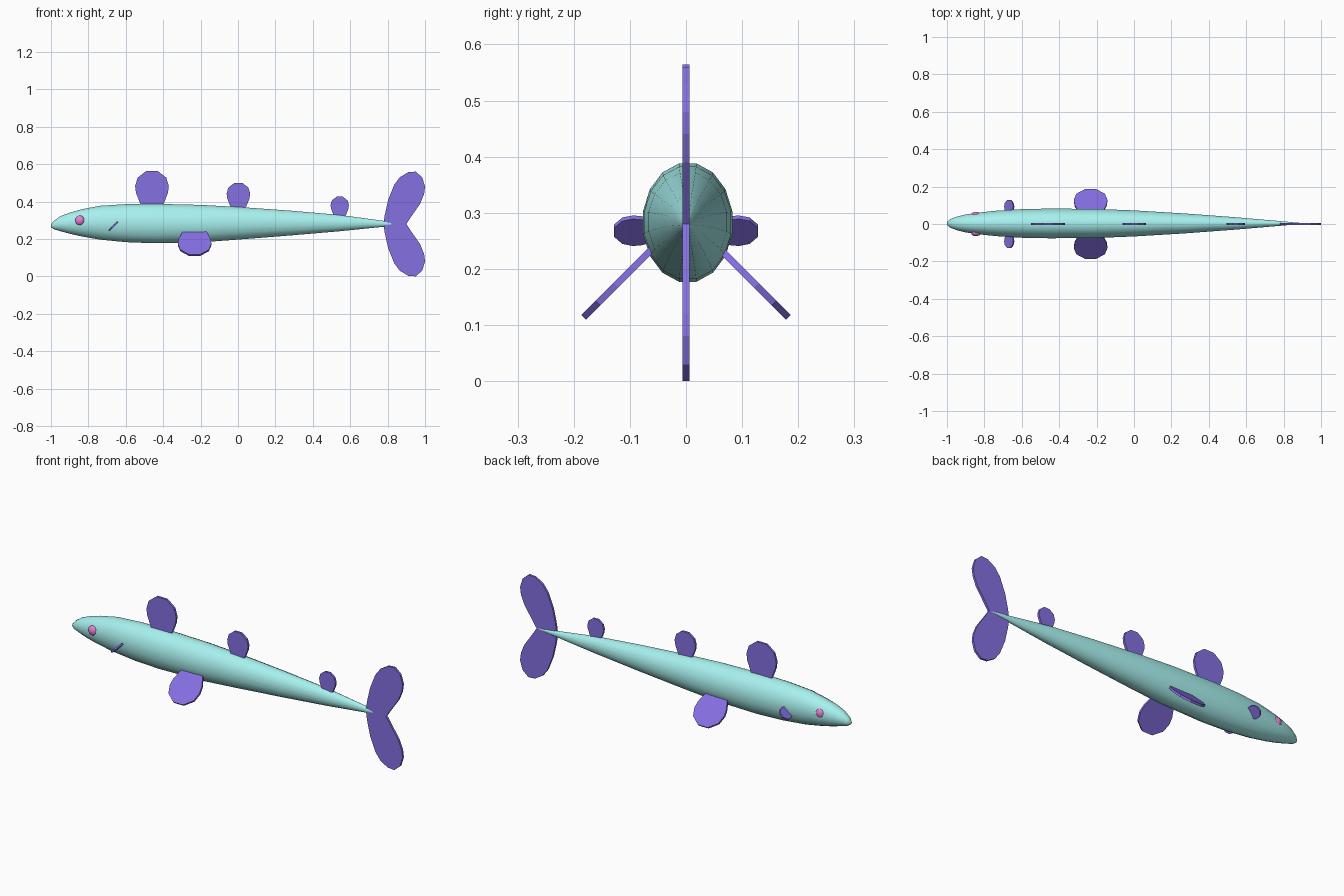
import bpy, bmesh
from math import cos, sin, pi
from mathutils import Vector

if "Cube" in bpy.data.objects:
    bpy.data.objects.remove(bpy.data.objects["Cube"])


def material(name, rgb):
    m = bpy.data.materials.new(name)
    m.diffuse_color = (*rgb, 1)
    m.use_nodes = True
    m.node_tree.nodes["Principled BSDF"].inputs["Base Color"].default_value = m.diffuse_color
    return m


TEAL = material("teal", (0.39, 0.88, 0.86))
INDIGO = material("indigo", (0.24, 0.16, 0.76))
PINK = material("pink", (0.78, 0.22, 0.65))


def finish(bm, name, mat, smooth=None):
    bmesh.ops.recalc_face_normals(bm, faces=bm.faces)
    mesh = bpy.data.meshes.new(name)
    bm.to_mesh(mesh)
    bm.free()
    ob = bpy.data.objects.new(name, mesh)
    bpy.context.collection.objects.link(ob)
    mesh.materials.append(mat)
    if smooth:
        bpy.ops.object.select_all(action='DESELECT')
        ob.select_set(True)
        bpy.context.view_layer.objects.active = ob
        bpy.ops.object.shade_smooth_by_angle(angle=smooth)
    return ob


def plate(name, outline, origin, across, along, thick=0.012):
    """Flat fin: an outline in the across/along plane given thickness."""
    o, a, b = Vector(origin), Vector(across).normalized(), Vector(along).normalized()
    n = a.cross(b) * thick / 2
    bm = bmesh.new()
    front, back = ([bm.verts.new(o + a * u + b * v + n * s) for u, v in outline]
                   for s in (1, -1))
    bm.faces.new(front)
    bm.faces.new(back[::-1])
    k = len(outline)
    for i in range(k):
        j = (i + 1) % k
        bm.faces.new((front[i], back[i], back[j], front[j]))
    return finish(bm, name, INDIGO)


# Body: elliptical rings lofted from nose to tail (x, bottom, top, half width)
STATIONS = [(-1.0, .262, .278, .008), (-.985, .252, .297, .022), (-.95, .241, .322, .036),
            (-.9, .227, .342, .049), (-.84, .213, .359, .058), (-.74, .195, .379, .069),
            (-.6, .181, .388, .078), (-.45, .175, .39, .081), (-.2, .18, .384, .079),
            (0, .195, .373, .071), (.275, .217, .353, .054), (.54, .24, .33, .034),
            (.78, .265, .297, .013), (.9, .278, .283, .002)]
SIDES = 16
bm = bmesh.new()
rings = []
for x, lo, hi, w in STATIONS:
    rings.append([bm.verts.new((x, .003 + w * cos(t), (lo + hi) / 2 + (hi - lo) / 2 * sin(t)))
                  for t in (2 * pi * (i + .5) / SIDES for i in range(SIDES))])
for r, s in zip(rings, rings[1:]):
    for i in range(SIDES):
        j = (i + 1) % SIDES
        bm.faces.new((r[i], r[j], s[j], s[i]))
bm.faces.new(rings[0])
bm.faces.new(rings[-1])
finish(bm, "body", TEAL, pi / 4)

# Rounded fin outline, narrowing towards its root
HALF = [(.38, -1.5), (.72, -.9), (.95, -.3), (1, .1), (.85, .6), (.33, 1)]
ROUND = HALF + [(-u, v) for u, v in reversed(HALF)]


def scaled(r, s=None):
    return [(u * r, v * (s or r)) for u, v in ROUND]


# Dorsal fins
for i, (x, z, r) in enumerate([(-.46, .474, .09), (.002, .437, .063), (.544, .377, .049)]):
    plate(f"dorsal_fin_{i + 1}", scaled(r), (x, 0, z), (1, 0, 0), (0, 0, 1))

# Tail: two mirrored lobes
LOBE = [(.9, 0), (.778, 0), (.785, .05), (.803, .13), (.835, .21), (.865, .25), (.91, .277),
        (.95, .28), (.985, .25), (1.0, .20), (.995, .16), (.975, .11), (.935, .052)]
for name, s in (("upper_tail_lobe", 1), ("lower_tail_lobe", -1)):
    plate(name, LOBE, (0, 0, .28), (1, 0, 0), (0, 0, s))

for side, s in (("left", 1), ("right", -1)):
    # Pelvic fins slope outwards and down
    plate(f"{side}_pelvic_fin", scaled(.09), (-.232, s * .119, .177), (1, 0, 0), (0, s, -1))
    # Small tilted fins behind the head
    plate(f"{side}_pectoral_fin", scaled(.034, .037), (-.667, s * .091, .268),
          (1, 0, 1), (0, s, 0), .009)
    # Eyes
    bm = bmesh.new()
    bmesh.ops.create_uvsphere(bm, u_segments=16, v_segments=10, radius=.026)
    for v in bm.verts:
        v.co = Vector((v.co.x - .845, v.co.y * .7 + s * .047, v.co.z + .299))
    finish(bm, f"{side}_eye", PINK, pi / 4)
